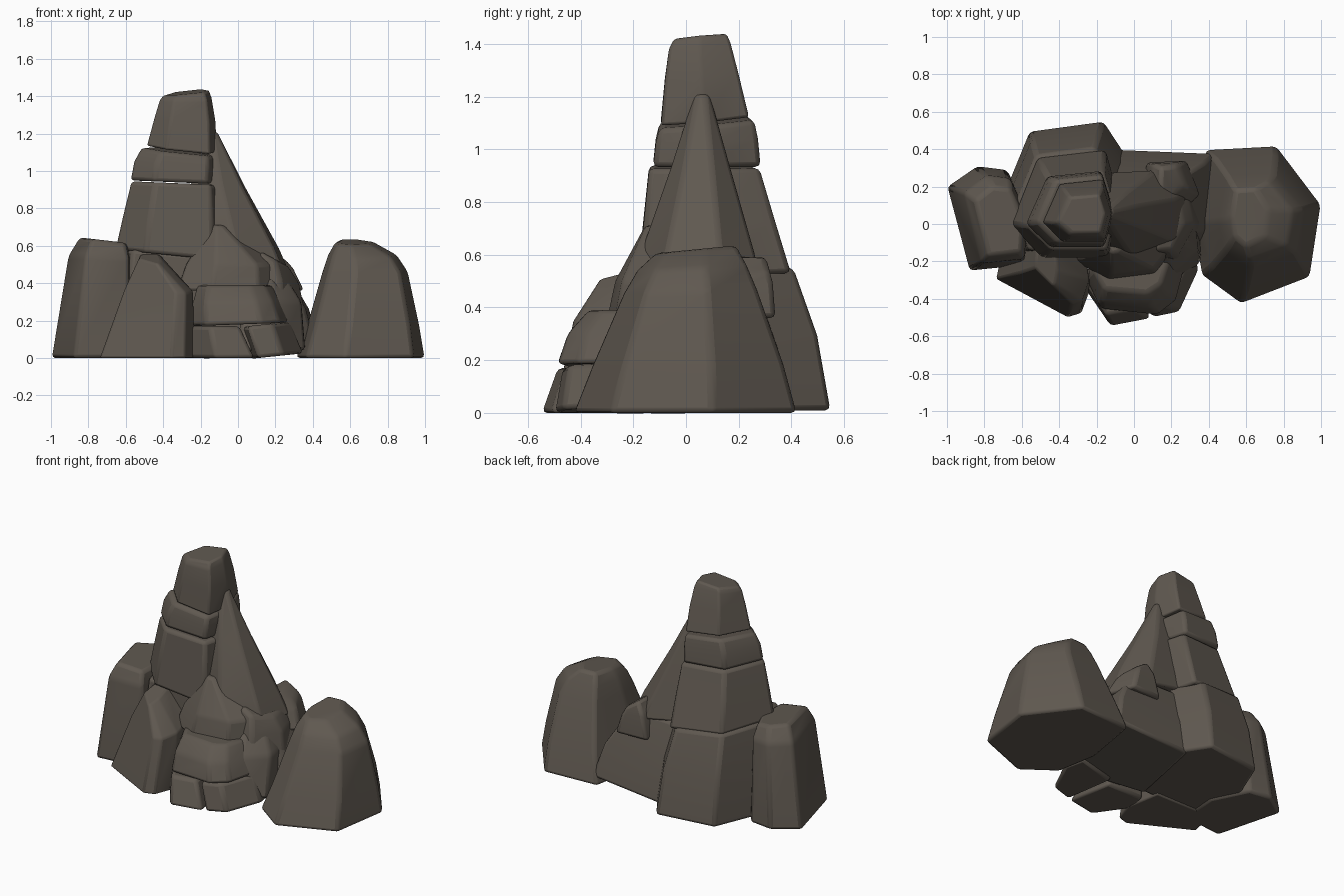
import bpy, bmesh
from mathutils import Vector

cube = bpy.data.objects.get("Cube")
if cube:
    bpy.data.objects.remove(cube, do_unlink=True)

stone = bpy.data.materials.new("brown grey stone")
stone.use_nodes = True
stone.diffuse_color = (0.115, 0.098, 0.08, 1)
stone.node_tree.nodes["Principled BSDF"].inputs["Base Color"].default_value = stone.diffuse_color
stone.node_tree.nodes["Principled BSDF"].inputs["Roughness"].default_value = 0.9


def rock(name, outline, levels, tilt=(0, 0), foot=(0, 0), bevel=0.02):
    """Loft an outline through boxes (z, x0, x1, y0, y1); tilt slopes the top, foot the base."""
    xs, ys = zip(*outline)
    ax, bx, ay, by = min(xs), max(xs), min(ys), max(ys)
    bm = bmesh.new()
    rings = []
    for i, (z, x0, x1, y0, y1) in enumerate(levels):
        t = i / (len(levels) - 1)
        ring = []
        for x, y in outline:
            u, v = (x - ax) / (bx - ax), (y - ay) / (by - ay)
            sx = tilt[0] * t + foot[0] * (1 - t)
            sy = tilt[1] * t + foot[1] * (1 - t)
            h = z + sx * (u - 0.5) + sy * (v - 0.5)
            ring.append(bm.verts.new(Vector((x0 + u * (x1 - x0), y0 + v * (y1 - y0), h))))
        rings.append(ring)
    n = len(outline)
    for low, high in zip(rings, rings[1:]):
        for k in range(n):
            m = (k + 1) % n
            bm.faces.new((low[k], low[m], high[m], high[k]))
    bm.faces.new(rings[-1])
    bm.faces.new(rings[0][::-1])
    bmesh.ops.recalc_face_normals(bm, faces=bm.faces)
    mesh = bpy.data.meshes.new(name)
    bm.to_mesh(mesh)
    bm.free()
    mesh.materials.append(stone)
    ob = bpy.data.objects.new(name, mesh)
    bpy.context.collection.objects.link(ob)
    # worn edges
    mod = ob.modifiers.new("worn edges", "BEVEL")
    mod.width, mod.segments, mod.limit_method = bevel, 2, "ANGLE"
    mod.angle_limit = 0.3
    bpy.ops.object.select_all(action="DESELECT")
    ob.select_set(True)
    bpy.context.view_layer.objects.active = ob
    bpy.ops.object.shade_smooth_by_angle(angle=0.6)
    return ob


# Large boulders on both sides
rock("east_boulder",
     [(.36, -.27), (.57, -.42), (.94, -.28), (1, .1), (.76, .41), (.38, .39), (.31, 0)],
     [(0, .31, 1, -.43, .42), (.18, .37, .97, -.36, .37), (.46, .45, .91, -.24, .27),
      (.55, .48, .85, -.19, .23), (.62, .52, .72, -.12, .19)], tilt=(0, .03))
rock("west_boulder",
     [(-1, .2), (-.88, -.25), (-.58, -.22), (-.56, .05), (-.68, .29), (-.84, .31)],
     [(0, -1, -.56, -.25, .31), (.54, -.91, -.57, -.21, .26), (.63, -.85, -.59, -.17, .2)],
     tilt=(-.03, 0))

# Stacked tower
tower = [(-.66, .02), (-.5, -.15), (-.14, -.15), (-.08, .12), (-.16, .4), (-.52, .36)]
rock("tower_base",
     [(-.68, .2), (-.6, -.1), (-.1, -.1), (0, .32), (-.16, .55), (-.55, .5)],
     [(.01, -.69, 0, -.15, .55), (.3, -.67, -.03, -.15, .5), (.56, -.63, -.08, -.14, .41)],
     tilt=(-.05, 0))
rock("tower_lower_block", tower,
     [(.55, -.66, -.07, -.18, .4), (.74, -.62, -.08, -.16, .34), (.935, -.575, -.095, -.14, .28)],
     tilt=(-.02, 0), foot=(-.06, 0))
rock("tower_collar", tower,
     [(.94, -.58, -.11, -.125, .285), (1.04, -.56, -.11, -.115, .275), (1.11, -.52, -.115, -.1, .26)],
     tilt=(-.04, .03), foot=(-.02, 0))
rock("tower_top", tower,
     [(1.12, -.49, -.11, -.095, .24), (1.28, -.45, -.12, -.08, .2),
      (1.39, -.42, -.14, -.065, .17), (1.42, -.4, -.155, -.045, .155)],
     tilt=(.025, .02), foot=(-.04, .03))

# Leaning spire beside the tower
rock("leaning_spire",
     [(-.3, -.1), (0, -.18), (.22, -.08), (.25, .15), (.1, .29), (-.25, .27)],
     [(.5, -.3, .28, -.18, .29), (.62, -.3, .22, -.17, .26), (.93, -.25, .04, -.06, .17),
      (1.21, -.18, -.11, .03, .09)], foot=(-.1, 0))

# Rocks filling the middle and back
rock("back_slope",
     [(-.2, -.1), (.2, -.2), (.4, 0), (.42, .38), (-.1, .4)],
     [(.02, -.2, .44, -.25, .4), (.25, -.2, .38, -.22, .35), (.5, -.2, .24, -.18, .26)],
     foot=(.05, 0))
rock("saddle_slab",
     [(.05, .12), (.2, .05), (.34, .17), (.27, .34), (.06, .33)],
     [(.36, .05, .36, .02, .34), (.5, .09, .3, .08, .33), (.56, .14, .26, .14, .31)],
     tilt=(-.08, 0))
rock("saddle_stone",
     [(.1, -.2), (.24, -.2), (.35, 0), (.3, .2), (.1, .15)],
     [(.2, .08, .37, -.22, .2), (.42, .1, .33, -.18, .18), (.53, .12, .27, -.14, .14)],
     tilt=(-.08, 0))
rock("shoulder_stone",
     [(0, -.3), (.2, -.33), (.34, -.17), (.33, 0), (0, 0)],
     [(.04, 0, .36, -.38, 0), (.3, .02, .34, -.27, 0), (.43, .05, .26, -.18, 0)])
rock("centre_cap",
     [(-.3, -.18), (-.12, -.28), (.12, -.25), (.24, -.1), (.1, .05), (-.25, .05)],
     [(.36, -.33, .24, -.3, .05), (.5, -.28, .21, -.27, .03), (.71, -.15, -.06, -.16, -.02)],
     bevel=.015)

# Front boulder and low stacked stones
rock("front_boulder",
     [(-.72, -.32), (-.35, -.5), (-.28, -.48), (-.23, -.36), (-.27, -.15), (-.68, -.15)],
     [(0, -.74, -.23, -.5, -.1), (.36, -.61, -.24, -.43, -.1), (.53, -.53, -.41, -.33, -.14)],
     tilt=(0, .05))
front = [(-.25, -.3), (-.17, -.45), (.13, -.48), (.23, -.41), (.29, -.2), (-.2, -.15)]
rock("front_upper_stone", front,
     [(.18, -.26, .29, -.49, -.12), (.3, -.245, .24, -.45, -.12), (.39, -.22, .19, -.37, -.14)],
     foot=(.02, 0))
rock("front_lower_left_stone",
     [(-.26, -.35), (-.13, -.55), (.07, -.51), (.02, -.2), (-.24, -.2)],
     [(0, -.26, .09, -.55, -.2), (.17, -.255, .01, -.49, -.2)])
rock("front_lower_right_stone",
     [(.07, -.51), (.22, -.48), (.33, -.25), (.3, -.1), (.02, -.15)],
     [(.01, .06, .35, -.5, -.1), (.18, .005, .28, -.47, -.1)], foot=(.03, 0), tilt=(.03, 0))
